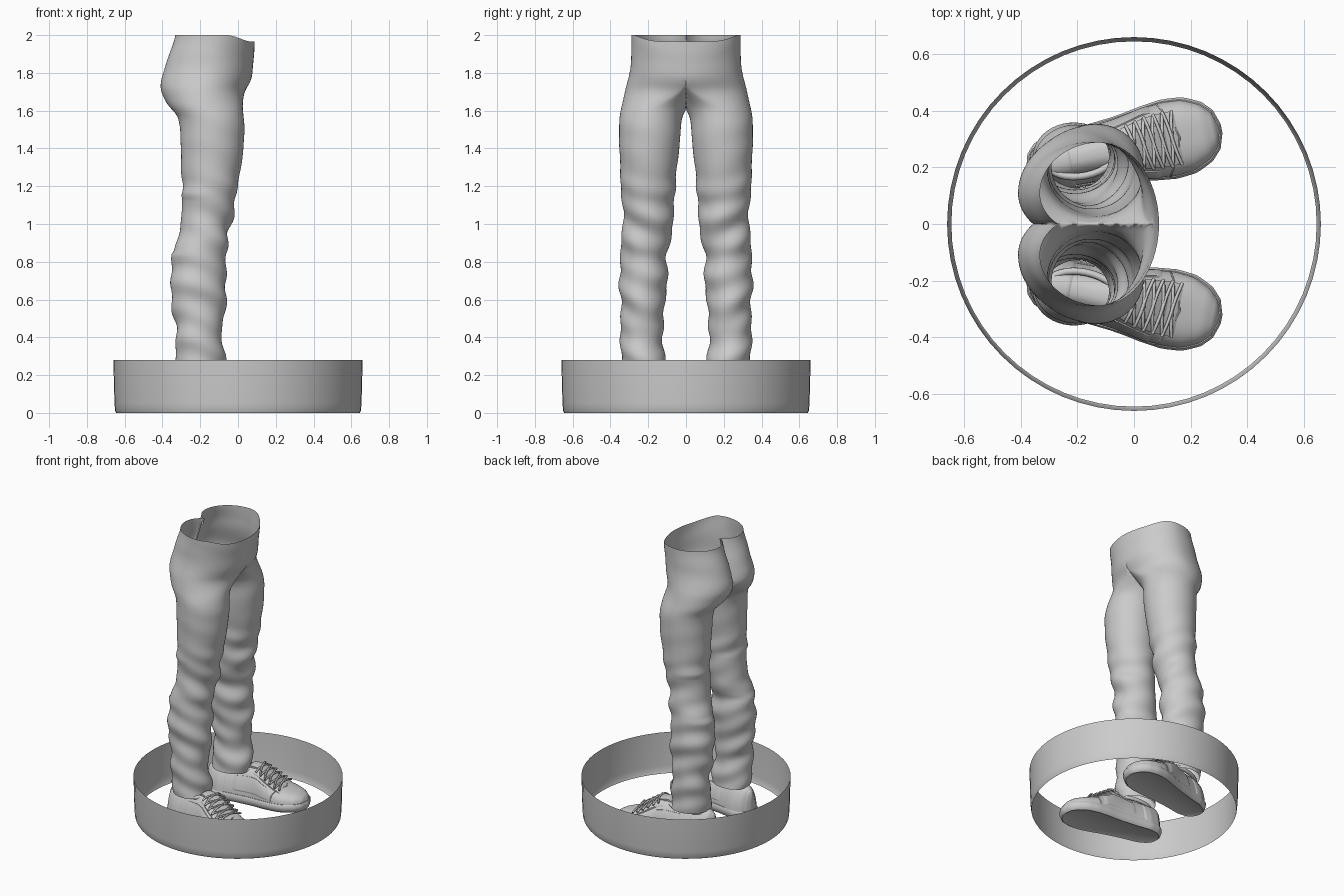
import bpy, bmesh, math
from math import sin, cos, pi

if "Cube" in bpy.data.objects:
    bpy.data.objects.remove(bpy.data.objects["Cube"])


def lerp_table(rows, k):
    """Linear lookup of a row of values by its first column."""
    if k <= rows[0][0]:
        return rows[0][1:]
    for a, b in zip(rows, rows[1:]):
        if k <= b[0]:
            f = (k - a[0]) / (b[0] - a[0])
            return tuple(p + (q - p) * f for p, q in zip(a[1:], b[1:]))
    return rows[-1][1:]


def step(a, b, v):
    f = min(1, max(0, (v - a) / (b - a)))
    return f * f * (3 - 2 * f)


def loft(name, rings, closed=True, caps=False, mirror=True, cut_plane=False, angle=50):
    """Skin a list of point rings, optionally mirrored across y = 0."""
    bm = bmesh.new()
    vs = [[bm.verts.new(p) for p in r] for r in rings]
    n = len(rings[0])
    for a, b in zip(vs, vs[1:]):
        for i in range(n if closed else n - 1):
            q = (a[i], a[(i + 1) % n], b[(i + 1) % n], b[i])
            if cut_plane and all(v.co.y < 1e-5 for v in q):
                continue
            bm.faces.new(q)
    if caps:
        bm.faces.new(vs[0])
        bm.faces.new(vs[-1])
    bmesh.ops.delete(bm, geom=[v for v in bm.verts if not v.link_faces], context='VERTS')
    bmesh.ops.recalc_face_normals(bm, faces=bm.faces)
    me = bpy.data.meshes.new(name)
    bm.to_mesh(me)
    bm.free()
    ob = bpy.data.objects.new(name, me)
    bpy.context.collection.objects.link(ob)
    bpy.ops.object.select_all(action='DESELECT')
    ob.select_set(True)
    bpy.context.view_layer.objects.active = ob
    bpy.ops.object.shade_smooth_by_angle(angle=math.radians(angle))
    if mirror:
        m = ob.modifiers.new("mirror", 'MIRROR')
        m.use_axis = (False, True, False)
        m.merge_threshold = 0.0005
    return ob


# Open base ring with a slightly rolled-in lower edge
loft("base_ring", [[(r * cos(i * pi / 32), r * sin(i * pi / 32), z) for i in range(64)]
                   for z, r in ((0, .645), (.01, .65), (.05, .654), (.28, .66))], mirror=False)

# Trousers: z, back x, front x, inner y, outer y
TROUSERS = [
    (.20, -.325, -.065, .115, .335), (.30, -.33, -.07, .108, .348), (.42, -.325, -.09, .13, .345),
    (.52, -.342, -.07, .115, .345), (.70, -.36, -.06, .10, .35), (.83, -.345, -.068, .10, .35),
    (.90, -.33, -.055, .088, .345), (.95, -.308, -.045, .075, .333), (1.1, -.295, -.02, .06, .335),
    (1.2, -.298, 0, .06, .345), (1.4, -.302, .03, .035, .352), (1.52, -.308, .035, .028, .355),
    (1.58, -.32, .028, .015, .35), (1.63, -.375, .022, -.02, .34), (1.70, -.41, .035, -.06, .322),
    (1.76, -.408, .07, -.06, .308), (1.85, -.38, .08, -.06, .29), (2.0, -.33, .09, -.04, .287)]


def trouser_ring(z, n=72):
    rows = [lerp_table(TROUSERS, z + d) for d in (-.02, 0, .02)]
    xb, xf, yi, yo = (sum(c) / 3 for c in zip(*rows))
    mid, xm = (yi + yo) / 2, (xb + xf) / 2
    fy = mid * (1 - step(1.6, 1.76, z))
    by = mid + (.11 - mid) * step(1.58, 1.7, z)
    amp = .002 + .010 * step(1.32, 1.15, z) if z > 1.15 else .012
    pts = []
    for i in range(n):
        t = 2 * pi * i / n
        c, s = cos(t), sin(t)
        apex = fy if c > 0 else by
        if abs(c) < .2:  # soften the join of the front and back halves
            apex = by + (fy - by) * (c + .2) / .4
        x = xm + (xf - xm) * c if c > 0 else xm + (xm - xb) * c
        y = apex + (yo - apex) * s if s > 0 else apex + (apex - yi) * s
        # diagonal cloth folds, strongest around the knee and shin
        w = amp * (.6 * sin(42 * z + 2.6 * cos(t + .6)) + .5 * sin(25 * z - 3 * sin(t)))
        w *= .55 + .45 * cos(t) if 1.15 > z > .85 else .7
        y = max(0, y + w * s) if z > 1.57 else y + w * s
        zz = z - .035 * step(-.06, .08, x) * step(1.75, 2, z)
        pts.append((x + w * c, y, zz))
    return pts


loft("trousers", [trouser_ring(.205 + 1.795 * k / 110) for k in range(111)],
     cut_plane=True, angle=80)

# Shoes: distance along the foot, half width, top height
SHOE = [(-.10, .012, .16), (-.09, .045, .19), (-.06, .075, .205), (0, .095, .215), (.1, .098, .22),
        (.22, .108, .24), (.27, .115, .235), (.32, .124, .20), (.40, .133, .145), (.47, .127, .125),
        (.53, .10, .108), (.565, .065, .088), (.582, .015, .06)]
YAW, HEEL = .2, (-.27, .22)


def to_foot(u, v, z, side=1):
    return (HEEL[0] + u * cos(YAW) - v * sin(YAW),
            side * (HEEL[1] + u * sin(YAW) + v * cos(YAW)), z)


def shoe_point(u, a, off=0):
    """Point on the shoe upper at arch angle a (0 = outer, pi = inner)."""
    w, h = lerp_table(SHOE, u)
    c, s = cos(a), max(0, sin(a))
    narrow = 1 - .3 * step(.35, .15, u) * s if u < .35 else 1
    v = math.copysign(abs(c) ** .75, c) * (w + off) * narrow if abs(c) > 1e-6 else 0
    return u, v, .04 + (h - .04 + off) * s ** .7


def patch(name, u0, u1, a0, a1, off, nu=14, na=24):
    rings = []
    for i in range(nu + 1):
        u = u0 + (u1 - u0) * i / nu
        edge = -.002 if i in (0, nu) else off
        rings.append([to_foot(*shoe_point(u, a0 + (a1 - a0) * j / na,
                                          -.002 if j in (0, na) and a0 > 0 else edge))
                      for j in range(na + 1)])
    return loft(name, rings, closed=False)


us = [-.1 + .682 * (1 - cos(pi * k / 40)) / 2 for k in range(41)]
loft("shoe_upper", [[to_foot(*shoe_point(u, pi * j / 28)) for j in range(29)] for u in us],
     closed=False, caps=True, angle=60)
patch("heel_counter", -.085, .05, 0, pi, .005)
patch("lace_panel", .23, .44, .85, pi - .85, .006)
patch("tongue", .19, .40, 1.25, pi - 1.25, .013)
for nm, a in (("outer_side_panel", .12), ("inner_side_panel", pi - .72)):
    patch(nm, .10, .36, a, a + .6, .004)

# Soles: the shoe outline stacked in layers with rounded edges
outline = [(u, lerp_table(SHOE, u)[0]) for u in us]
outline = [(u, w) for u, w in outline] + [(u, -w) for u, w in reversed(outline)]


def sole_layer(z, grow):
    return [to_foot(.24 + (u - .24) * (1 + grow * .35), v * (1 + grow), z) for u, v in outline]


loft("shoe_sole", [sole_layer(z, g) for z, g in
                   ((.006, -.12), (.002, -.06), (.01, .02), (.03, .075), (.05, .075), (.06, .02))],
     caps=True, angle=40)


# Laces, welts and collars: round cords
def cords(name, paths, radius, cyclic=False):
    cu = bpy.data.curves.new(name, 'CURVE')
    cu.dimensions = '3D'
    cu.bevel_depth, cu.bevel_resolution, cu.use_fill_caps = radius, 2, True
    for path in paths:
        for side in (1, -1):
            sp = cu.splines.new('POLY')
            sp.points.add(len(path) - 1)
            for p, q in zip(sp.points, path):
                p.co = (*to_foot(*q, side), 1)
            sp.use_cyclic_u = cyclic
            sp.use_smooth = True
    bpy.context.collection.objects.link(bpy.data.objects.new(name, cu))


lace_paths = []
for k in range(5):
    u = .26 + .034 * k
    for d in (1, -1):
        lace_paths.append([shoe_point(u + .034 * j / 8, pi / 2 + d * .6 * (j / 4 - 1),
                                      .016 + (.004 if d > 0 else 0)) for j in range(9)])
cords("laces", lace_paths, .006)
cords("toe_seam", [[shoe_point(.44 - .06 * abs(cos(pi * j / 24)), pi * j / 24, .001)
                    for j in range(1, 24)]], .003)
cords("shoe_collar", [[(.09 + .125 * cos(j * pi / 16), .068 * sin(j * pi / 16),
                        .205 + .012 * cos(j * pi / 16)) for j in range(32)]], .013, True)
